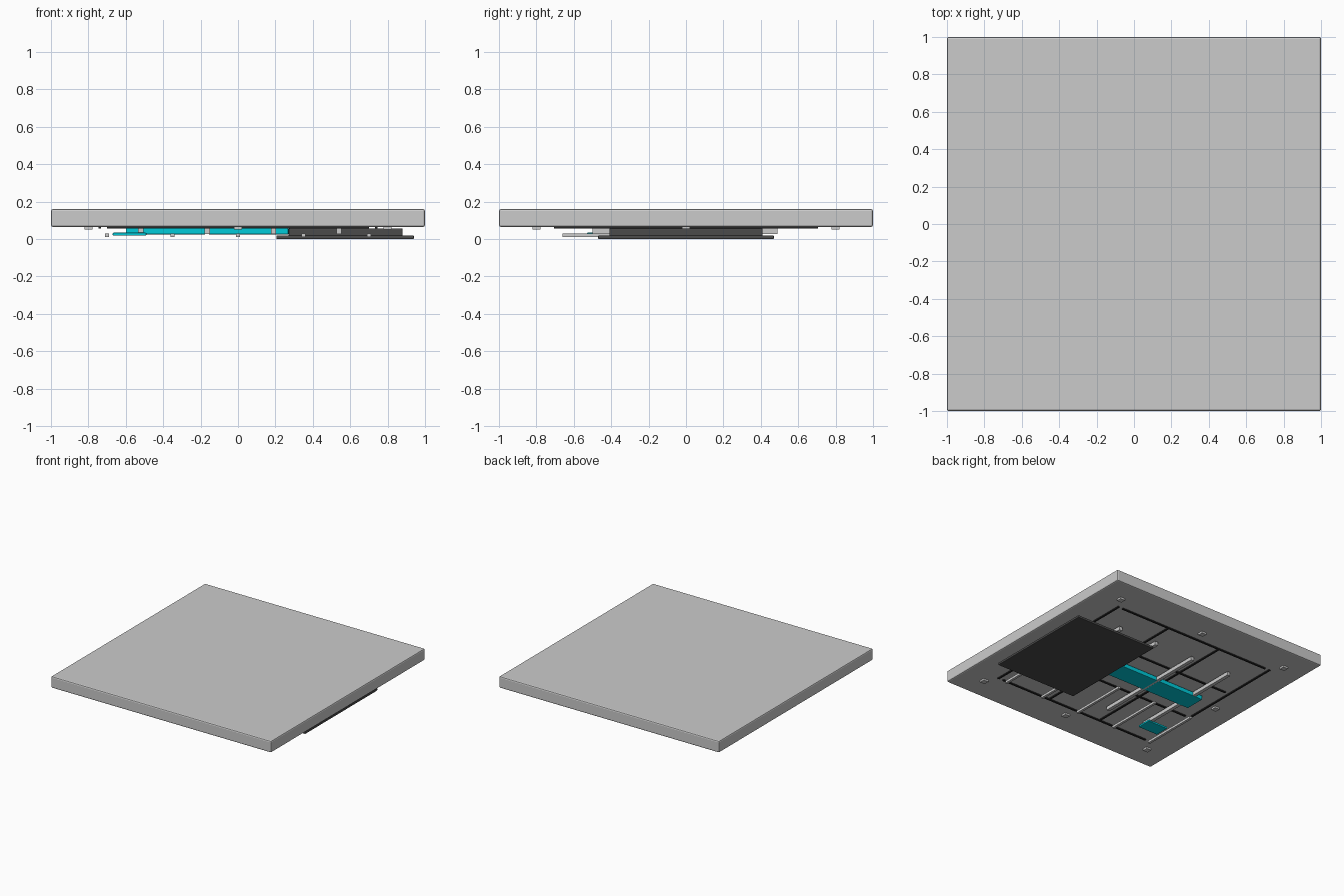
import bpy

if "Cube" in bpy.data.objects:
    bpy.data.objects.remove(bpy.data.objects["Cube"])


def paint(name, rgb):
    m = bpy.data.materials.new(name)
    m.diffuse_color = (*rgb, 1)
    m.use_nodes = True
    m.node_tree.nodes["Principled BSDF"].inputs["Base Color"].default_value = m.diffuse_color
    return m


DARK = paint("dark_grey", (0.07, 0.07, 0.07))
BLACK = paint("groove_black", (0.02, 0.02, 0.02))
TEAL = paint("teal", (0.0, 0.6, 0.7))


def box(name, x, y, z, mat=None, bevel=0.0):
    """Box from (min, max) ranges, with an optional bevelled edge."""
    bpy.ops.mesh.primitive_cube_add(
        size=1, location=[(r[0] + r[1]) / 2 for r in (x, y, z)])
    o = bpy.context.object
    o.name = name
    o.scale = [r[1] - r[0] for r in (x, y, z)]
    bpy.ops.object.transform_apply(location=False, rotation=False, scale=True)
    if mat:
        o.data.materials.append(mat)
    if bevel:
        b = o.modifiers.new("edge_bevel", 'BEVEL')
        b.width = bevel
        b.segments = 2
    return o


def around(c, width):
    return (c - width / 2, c + width / 2)


# main slab
box("slab", (-1, 1), (-1, 1), (0.065, 0.16), None, 0.01)

# grid of thin seam strips under the slab
for i, (sx, sy) in enumerate(zip((-0.74, -0.247, 0.247, 0.74),
                                 (-0.7, -0.233, 0.233, 0.7))):
    box(f"seam_y_{i}", around(sx, 0.014), (-0.705, 0.705), (0.056, 0.068), BLACK)
    box(f"seam_x_{i}", (-0.7, 0.7), around(sy, 0.014), (0.056, 0.068), BLACK)

# mounting pads around the rim
for x in (-0.8, 0, 0.8):
    for y in (-0.8, 0, 0.8):
        if x or y:
            box("mount_pad", around(x, 0.044), around(y, 0.044), (0.05, 0.068))

# wide support rails
for x in (-0.52, -0.165, 0.19, 0.54):
    box("support_rail", around(x, 0.028), (-0.5, 0.49), (0.027, 0.057))

# narrow lower rails
for x in (-0.7, -0.35, 0, 0.35, 0.7):
    box("lower_rail", around(x, 0.02), (-0.66, -0.17), (0.012, 0.031))

# teal modules
box("teal_module_left", (-0.6, -0.172), (-0.085, 0.085), (0.025, 0.06), TEAL, 0.005)
box("teal_module_right", (-0.158, 0.27), (-0.085, 0.085), (0.025, 0.06), TEAL, 0.005)
box("teal_small_module", (-0.67, -0.49), (-0.53, -0.41), (0.018, 0.034), TEAL, 0.004)

# dark housing with its wider cover plate
box("housing", (0.27, 0.88), (-0.41, 0.41), (0.015, 0.057), DARK, 0.006)
box("cover_plate", (0.205, 0.94), (-0.47, 0.47), (0, 0.02), DARK, 0.005)
